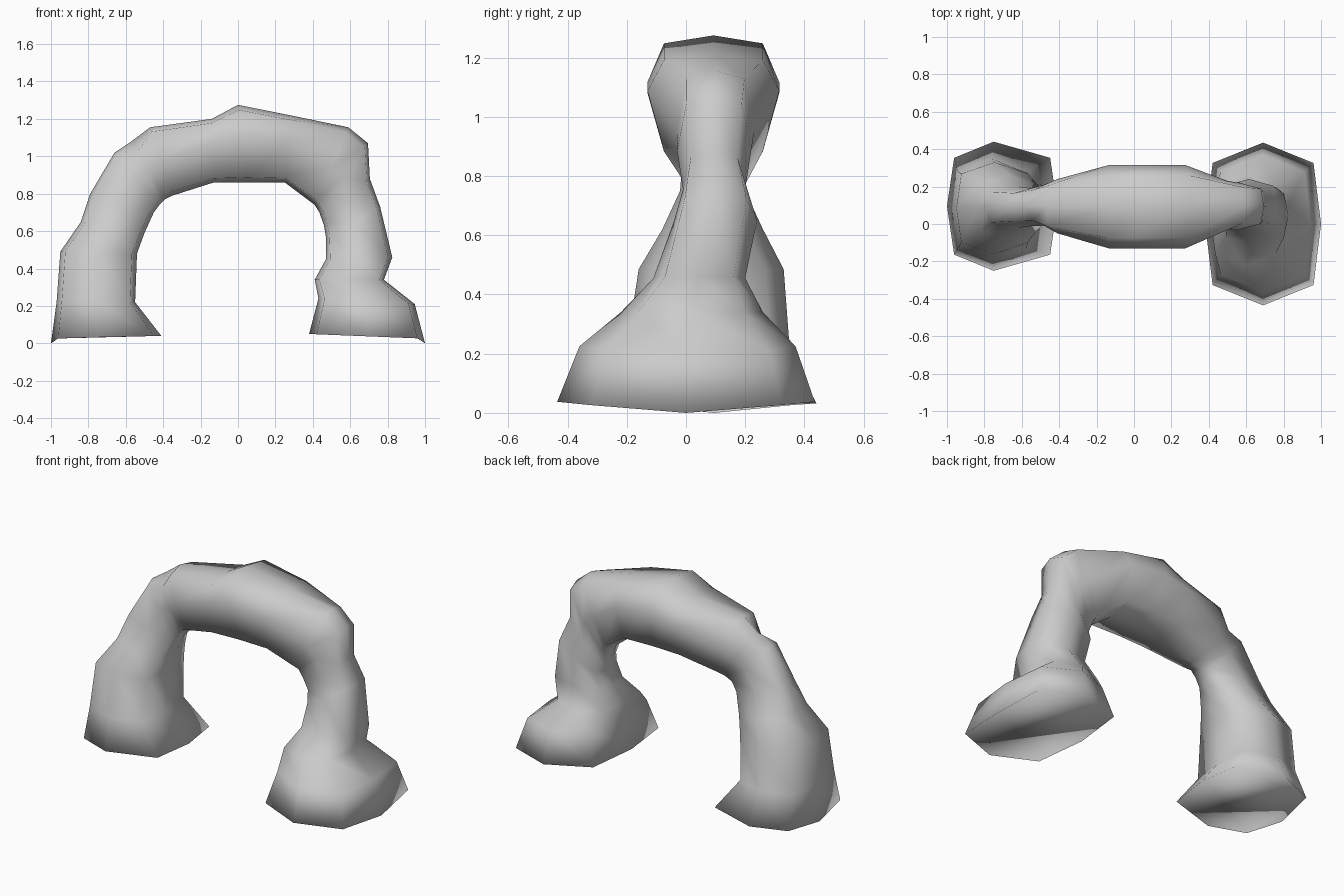
import bpy, bmesh
from mathutils import Vector

# Eight-sided sections: inner x, inner z, outer x, outer z, y min, y max
SECTIONS = [
    # left foot and leg
    (-0.41, 0.04, -1.00, 0.025, -0.25, 0.44),
    (-0.55, 0.22, -0.97, 0.22, -0.20, 0.35),
    (-0.54, 0.48, -0.95, 0.49, -0.16, 0.33),
    (-0.50, 0.59, -0.84, 0.65, -0.08, 0.26),
    (-0.45, 0.70, -0.79, 0.80, -0.02, 0.20),
    (-0.42, 0.74, -0.66, 1.02, -0.01, 0.19),
    # creased joint and beam
    (-0.39, 0.77, -0.57, 1.08, -0.01, 0.21),
    (-0.35, 0.79, -0.47, 1.155, -0.05, 0.24),
    (-0.13, 0.86, -0.14, 1.20, -0.13, 0.315),
    (0.06, 0.86, 0.00, 1.275, -0.13, 0.315),
    (0.25, 0.86, 0.30, 1.215, -0.13, 0.315),
    (0.41, 0.74, 0.59, 1.155, -0.03, 0.23),
    # right leg and foot
    (0.435, 0.70, 0.695, 1.07, -0.03, 0.22),
    (0.46, 0.63, 0.705, 0.88, -0.01, 0.20),
    (0.47, 0.57, 0.76, 0.73, -0.04, 0.24),
    (0.47, 0.45, 0.825, 0.46, -0.11, 0.20),
    (0.41, 0.34, 0.78, 0.34, -0.22, 0.26),
    (0.43, 0.24, 0.945, 0.21, -0.36, 0.37),
    (0.38, 0.05, 1.00, 0.025, -0.435, 0.435),
]
A, B = 0.87, 0.75
OCTAGON = [(1, 0), (A, B), (0, 1), (-A, B), (-1, 0), (-A, -B), (0, -1), (A, -B)]


def ring(bm, ix, iz, ox, oz, y0, y1):
    inner, outer = Vector((ix, 0, iz)), Vector((ox, 0, oz))
    mid, half = (inner + outer) / 2, (outer - inner) / 2
    yc, yh = (y0 + y1) / 2, (y1 - y0) / 2
    return [bm.verts.new(mid + half * u + Vector((0, yc + yh * v, 0)))
            for u, v in OCTAGON]


bm = bmesh.new()
rings = [ring(bm, *s) for s in SECTIONS]

# Outer toes touch the ground
for r in (rings[0], rings[-1]):
    r[0].co.z = 0
for i in (2, 6):
    rings[0][i].co.x -= 0.045
    # Beam is widest above its middle
    for r in rings[8:11]:
        r[i].co.z += 0.05
# Dents in the upper corners of the left joint
for i in (1, 7):
    rings[6][i].co += Vector((0.02, 0, -0.035))

# Loft the arch through its sections and close the two soles
for a, b in zip(rings, rings[1:]):
    for i in range(8):
        j = (i + 1) % 8
        bm.faces.new((a[i], a[j], b[j], b[i]))
bm.faces.new(rings[0])
bm.faces.new(rings[-1])
bmesh.ops.recalc_face_normals(bm, faces=bm.faces[:])

# Smooth all over, soles included
for f in bm.faces:
    f.smooth = True
mesh = bpy.data.meshes.new("rock_arch")
bm.to_mesh(mesh)
bm.free()
arch = bpy.data.objects.new("rock_arch", mesh)
bpy.context.collection.objects.link(arch)
